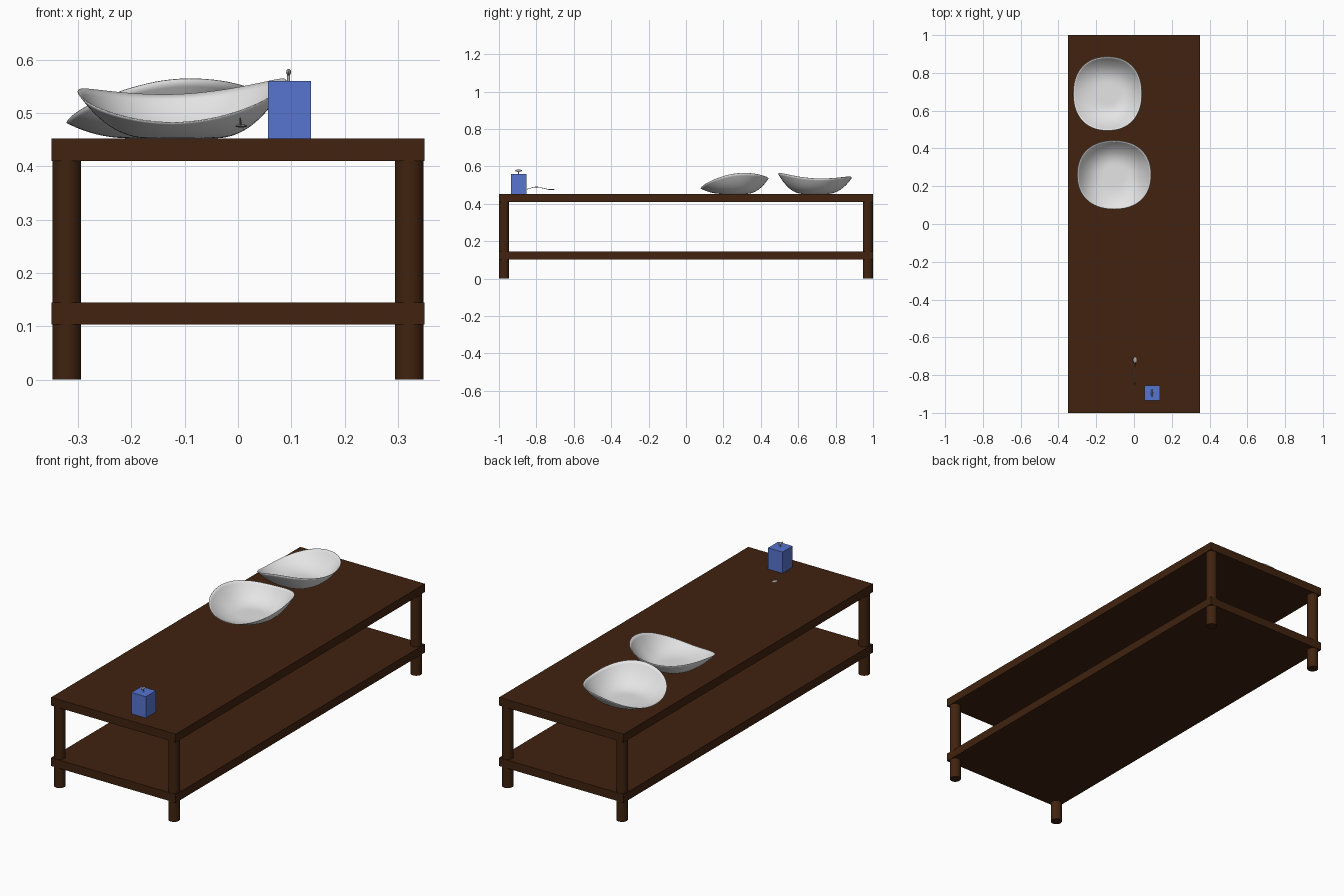
import bpy, bmesh, math
from mathutils import Matrix

if "Cube" in bpy.data.objects:
    bpy.data.objects.remove(bpy.data.objects["Cube"])


def material(name, rgb):
    m = bpy.data.materials.new(name)
    m.diffuse_color = (*rgb, 1)
    m.use_nodes = True
    m.node_tree.nodes["Principled BSDF"].inputs["Base Color"].default_value = m.diffuse_color
    return m


WOOD = material("dark wood", (0.052, 0.0165, 0.0048))
CERAMIC = material("pale ceramic", (0.78, 0.78, 0.78))
BLUE = material("blue", (0.095, 0.175, 0.62))
METAL = material("grey metal", (0.42, 0.42, 0.40))


def add(name, bm, mat, smooth=False):
    me = bpy.data.meshes.new(name)
    bm.to_mesh(me)
    bm.free()
    ob = bpy.data.objects.new(name, me)
    bpy.context.collection.objects.link(ob)
    me.materials.append(mat)
    if smooth:
        bpy.ops.object.select_all(action='DESELECT')
        ob.select_set(True)
        bpy.context.view_layer.objects.active = ob
        bpy.ops.object.shade_smooth_by_angle(angle=math.radians(40))
    return ob


def box(name, lo, hi, mat):
    bm = bmesh.new()
    c = [(a + b) / 2 for a, b in zip(lo, hi)]
    s = [b - a for a, b in zip(lo, hi)]
    bmesh.ops.create_cube(bm, size=1, matrix=Matrix.Translation(c) @ Matrix.Diagonal((*s, 1)))
    return add(name, bm, mat)


def cylinder(name, x, y, z0, z1, r, mat, seg=48):
    bm = bmesh.new()
    bmesh.ops.create_cone(bm, cap_ends=True, segments=seg, radius1=r, radius2=r, depth=z1 - z0,
                          matrix=Matrix.Translation((x, y, (z0 + z1) / 2)))
    return add(name, bm, mat, True)


def ellipsoid(name, c, s, mat):
    bm = bmesh.new()
    bmesh.ops.create_uvsphere(bm, u_segments=20, v_segments=12, radius=1,
                              matrix=Matrix.Translation(c) @ Matrix.Diagonal((*s, 1)))
    return add(name, bm, mat, True)


# Table: top, shelf and four round legs
TOP = 0.452
box("table_top", (-0.35, -1, 0.41), (0.35, 1, TOP), WOOD)
box("lower_shelf", (-0.35, -1, 0.103), (0.35, 1, 0.145), WOOD)
for sx, side in ((-1, "left"), (1, "right")):
    for sy, end in ((-1, "front"), (1, "back")):
        cylinder(f"{end}_{side}_leg", sx * 0.3215, sy * 0.972, 0, 0.411, 0.0268, WOOD)


# Bowl with a flat base and a saddle-shaped rim
def bowl(name, x, y, turn):
    bm = bmesh.new()
    n, rings, flat, power = 72, 24, 0.28, 2.35
    prev = None
    centre = bm.verts.new((0, 0, 0))
    for i in range(1, rings + 1):
        r = i / rings
        ring = []
        for j in range(n):
            t = 2 * math.pi * j / n
            c, s = math.cos(t), math.sin(t)
            k = r / (abs(c) ** 2.25 + abs(s) ** 2.25) ** (1 / 2.25)
            rim = 0.077 + 0.021 * math.cos(2 * t) + 0.0265 * s + 0.01 * c
            z = rim * (max(0, r - flat) / (1 - flat)) ** power
            ring.append(bm.verts.new((0.196 * k * c, 0.182 * k * s, z)))
        for j in range(n):
            a, b = ring[j], ring[(j + 1) % n]
            if prev:
                bm.faces.new((prev[j], a, b, prev[(j + 1) % n]))
            else:
                bm.faces.new((centre, a, b))
        prev = ring
    ob = add(name, bm, CERAMIC, True)
    ob.location = (x, y, TOP + 0.0005)
    ob.rotation_euler.z = turn
    mod = ob.modifiers.new("thickness", 'SOLIDIFY')
    mod.thickness = 0.002
    mod.offset = 1


bowl("middle_bowl", -0.105, 0.26, 0)
bowl("back_bowl", -0.14, 0.69, -math.pi / 2)

# Blue box with a small metal knob
box("blue_box", (0.056, -0.935, TOP), (0.137, -0.854, 0.56), BLUE)
cylinder("knob_stem", 0.095, -0.895, 0.558, 0.577, 0.003, METAL, 16)
ellipsoid("knob_head", (0.095, -0.895, 0.577), (0.0045, 0.019, 0.006), METAL)

# Thin curved wand with a flat head, lying beside the box
cu = bpy.data.curves.new("wand_stem", 'CURVE')
cu.dimensions = '3D'
cu.bevel_depth = 0.0016
cu.bevel_resolution = 2
cu.use_fill_caps = True
pts = [(0.003, -0.85, 0.478), (0.004, -0.80, 0.490), (0.005, -0.75, 0.480), (0.006, -0.71, 0.475)]
sp = cu.splines.new('BEZIER')
sp.bezier_points.add(len(pts) - 1)
for p, co in zip(sp.bezier_points, pts):
    p.co = co
    p.handle_left_type = p.handle_right_type = 'AUTO'
cu.materials.append(METAL)
bpy.context.collection.objects.link(bpy.data.objects.new("wand_stem", cu))
ellipsoid("wand_head", (0.006, -0.72, 0.476), (0.011, 0.017, 0.003), METAL)
